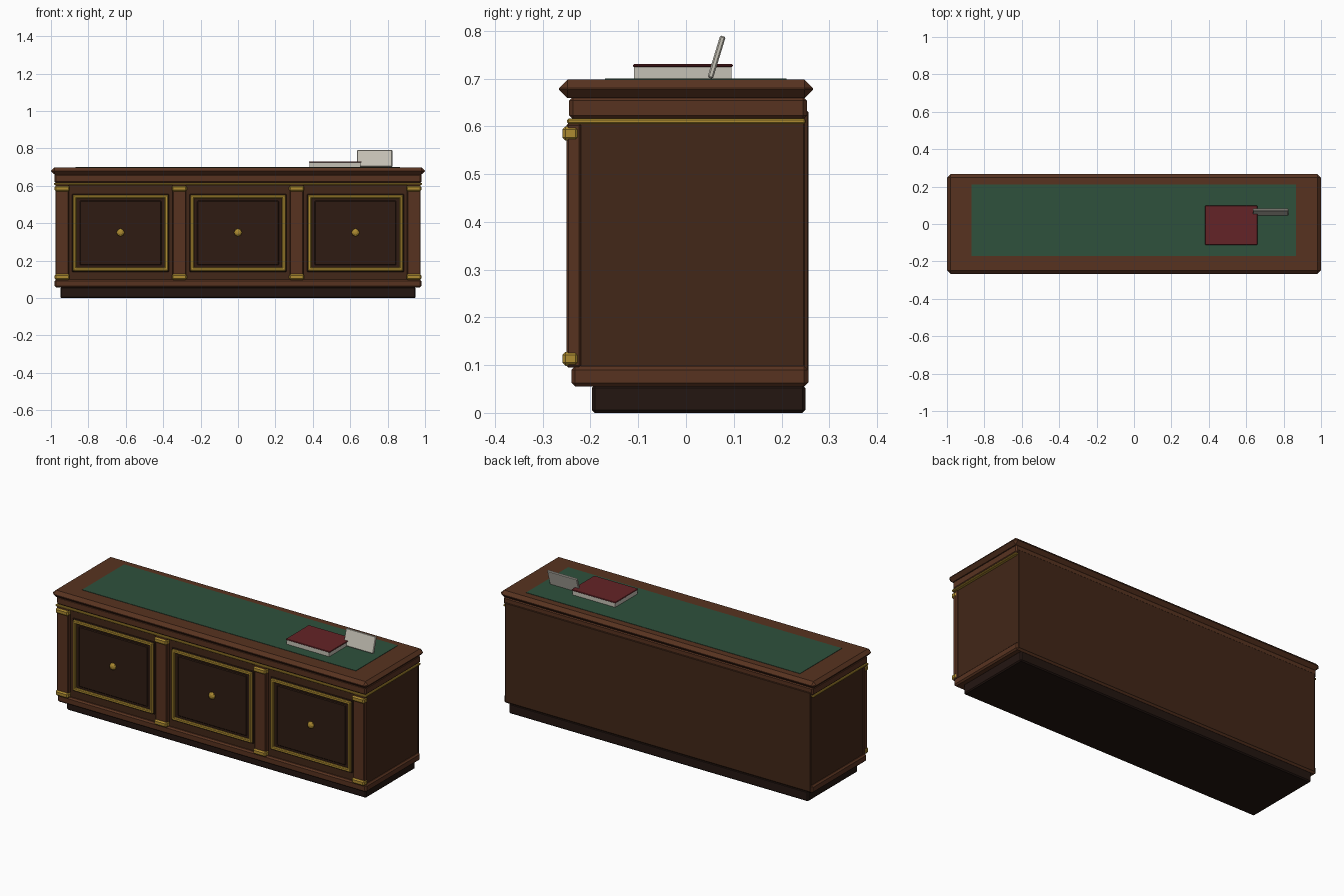
import bpy, math

if "Cube" in bpy.data.objects:
    bpy.data.objects.remove(bpy.data.objects["Cube"])


def material(name, rgb):
    m = bpy.data.materials.new(name)
    m.diffuse_color = (*[(c / 255) ** 2.2 for c in rgb], 1)
    m.use_nodes = True
    m.node_tree.nodes["Principled BSDF"].inputs["Base Color"].default_value = m.diffuse_color
    return m


WOOD = material("wood", (88, 54, 37))
BODY = material("body_wood", (68, 43, 30))
DARK = material("dark_wood", (50, 33, 25))
PLINTH = material("plinth_wood", (40, 28, 24))
GOLD = material("gold", (172, 138, 52))
GREEN = material("green_leather", (50, 82, 63))
RED = material("red_cover", (100, 40, 43))
PAPER = material("paper", (196, 192, 180))


def box(name, x, y, z, mat, bevel=0.0):
    """Box from (min, max) ranges, with an optional chamfer."""
    bpy.ops.mesh.primitive_cube_add(
        size=1, location=[(a + b) / 2 for a, b in (x, y, z)])
    o = bpy.context.object
    o.name = name
    o.scale = [b - a for a, b in (x, y, z)]
    bpy.ops.object.transform_apply(location=False, rotation=False, scale=True)
    o.data.materials.append(mat)
    if bevel:
        m = o.modifiers.new("chamfer", "BEVEL")
        m.width = bevel
        m.segments = 1
    return o


# Carcass, plinth and mouldings
box("plinth", (-0.95, 0.95), (-0.197, 0.25), (0, 0.058), PLINTH, 0.006)
box("base_moulding", (-0.98, 0.98), (-0.24, 0.255), (0.055, 0.098), WOOD, 0.008)
box("carcass", (-0.968, 0.968), (-0.225, 0.25), (0.09, 0.63), BODY, 0.003)
box("back_panel", (-0.97, 0.97), (0.245, 0.257), (0.062, 0.632), BODY, 0.003)
box("frieze", (-0.982, 0.982), (-0.245, 0.253), (0.615, 0.662), WOOD, 0.008)
box("gold_band", (-0.985, 0.985), (-0.249, 0.25), (0.605, 0.616), GOLD, 0.003)
box("table_top", (-1, 1), (-0.266, 0.266), (0.659, 0.698), WOOD, 0.018)
box("leather_inlay", (-0.87, 0.867), (-0.17, 0.21), (0.69, 0.70), GREEN)

# Pilasters with gold caps and feet
for i, x in enumerate((-0.94, -0.314, 0.314, 0.94)):
    box(f"pilaster_{i}", (x - 0.036, x + 0.036), (-0.25, -0.22), (0.095, 0.606), WOOD, 0.004)
    for part, z in (("foot", 0.098), ("cap", 0.57)):
        box(f"pilaster_{part}_{i}", (x - 0.04, x + 0.04), (-0.259, -0.224),
            (z, z + 0.03), GOLD, 0.007)

# Three door panels with gold frames and knobs
for i, x in enumerate((-0.628, 0, 0.628)):
    box(f"door_{i}", (x - 0.26, x + 0.26), (-0.231, -0.22), (0.14, 0.555), DARK, 0.003)
    box(f"door_field_{i}", (x - 0.218, x + 0.218), (-0.235, -0.22), (0.175, 0.52), DARK, 0.004)
    for s, side in ((-1, "left"), (1, "right")):
        c = x + s * 0.245
        box(f"frame_{side}_{i}", (c - 0.009, c + 0.009), (-0.242, -0.225), (0.145, 0.55), GOLD, 0.004)
        zc = 0.3475 + s * 0.1935
        box(f"frame_{'top' if s > 0 else 'bottom'}_{i}", (x - 0.254, x + 0.254),
            (-0.242, -0.225), (zc - 0.009, zc + 0.009), GOLD, 0.004)
    bpy.ops.mesh.primitive_uv_sphere_add(segments=8, ring_count=6, radius=0.021,
                                         location=(x, -0.236, 0.35),
                                         rotation=(math.pi / 2, 0, 0))
    knob = bpy.context.object
    knob.name = f"knob_{i}"
    knob.scale = (1, 1, 0.65)
    knob.data.materials.append(GOLD)

# Book and leaning card on the top
box("book_pages", (0.383, 0.655), (-0.109, 0.095), (0.699, 0.725), PAPER)
box("book_cover", (0.38, 0.66), (-0.111, 0.098), (0.724, 0.73), RED, 0.002)
card = box("card", (0.635, 0.825), (0.058, 0.07), (0.699, 0.791), PAPER, 0.003)
card.rotation_euler.x = math.radians(-17)
